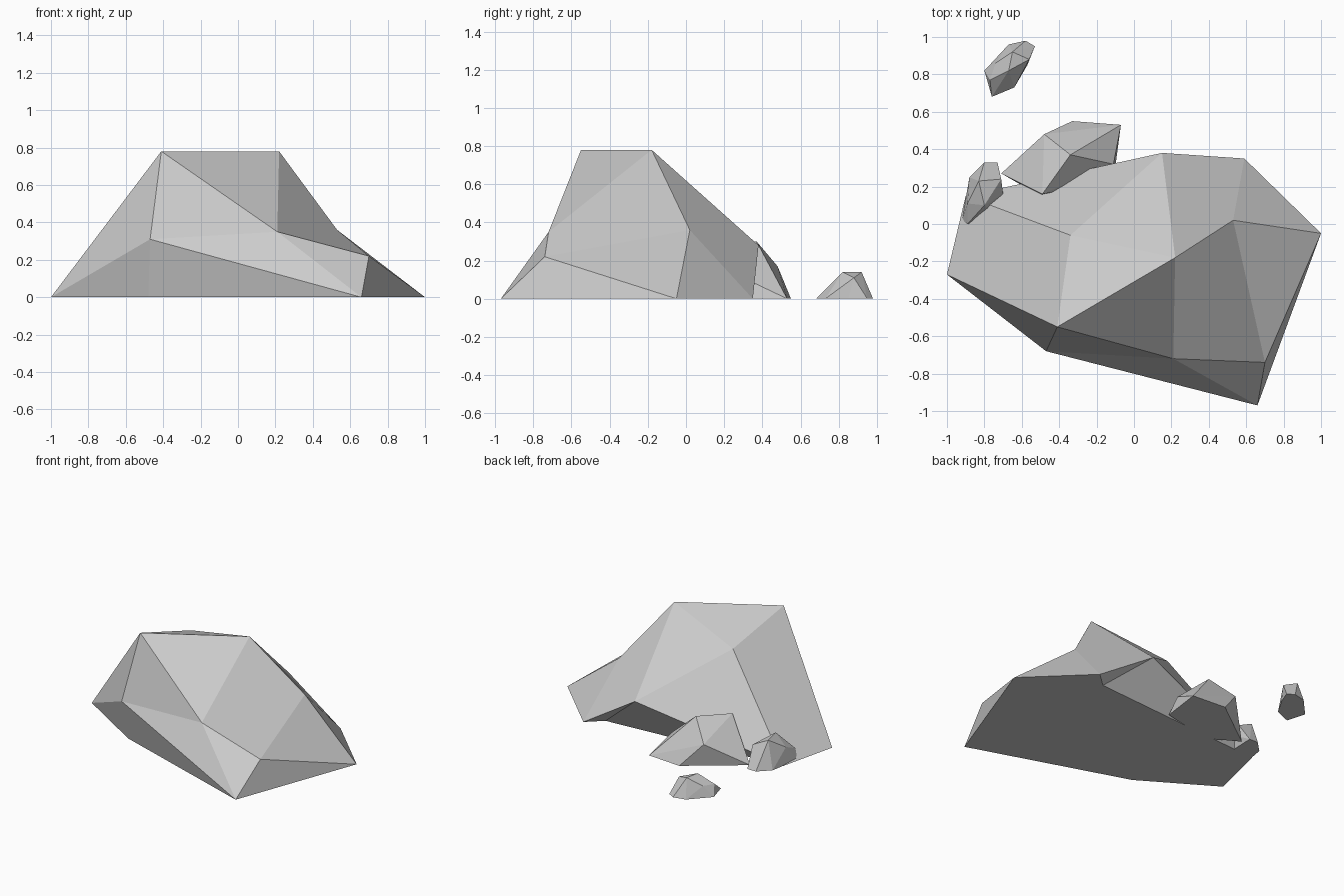
import bpy
import bmesh
from math import radians

cube = bpy.data.objects.get("Cube")
if cube:
    bpy.data.objects.remove(cube, do_unlink=True)

# One plain stone colour
stone = bpy.data.materials.new("grey_stone")
stone.use_nodes = True
colour = (0.6, 0.6, 0.6, 1)
stone.diffuse_color = colour
stone.node_tree.nodes["Principled BSDF"].inputs["Base Color"].default_value = colour


def finish(name, bm):
    """Turn a bmesh into a flat shaded stone object."""
    bmesh.ops.recalc_face_normals(bm, faces=bm.faces[:])
    mesh = bpy.data.meshes.new(name)
    bm.to_mesh(mesh)
    bm.free()
    mesh.materials.append(stone)
    obj = bpy.data.objects.new(name, mesh)
    bpy.context.scene.collection.objects.link(obj)
    return obj


def faceted_rock(name, corners):
    """Wrap flat facets around a handful of corner points."""
    bm = bmesh.new()
    for corner in corners:
        bm.verts.new(corner)
    bmesh.ops.convex_hull(bm, input=bm.verts[:])
    loose = [v for v in bm.verts if not v.link_faces]
    bmesh.ops.delete(bm, geom=loose, context='VERTS')
    bmesh.ops.dissolve_limit(bm, angle_limit=radians(2),
                             verts=bm.verts[:], edges=bm.edges[:])
    return finish(name, bm)


def boulder(name, corners, facets):
    """Build facets from named corners, allowing hollows and overhangs."""
    bm = bmesh.new()
    vert = {key: bm.verts.new(point) for key, point in corners.items()}
    for facet in facets.split():
        bm.faces.new([vert[key] for key in facet])
    return finish(name, bm)


# Large boulder: ground outline, middle corners, then the top ridge
boulder_corners = {
    # ground
    "A": (-1, -.27, 0), "M": (-.48, -.59, 0), "D": (.66, -.97, 0),
    "G": (1, -.05, 0), "L": (.59, .35, 0), "O": (.48, .25, 0),
    "N": (-.9, .15, 0),
    # middle
    "B": (-.47, -.68, .31), "E": (.21, -.72, .35), "F": (.7, -.74, .22),
    "H": (.53, .02, .36), "K": (.15, .38, .28), "J": (-.34, -.06, .63),
    # ridge
    "C": (-.41, -.55, .78), "I": (.22, -.18, .78),
}
front_facets = "CAB AMB MDB CBE BDE CEI"
side_facets = " EDF DGF EFHI HFG HGL IHLK"
back_facets = " CIJ IKJ JKN CJNA KLO KON"
base_facet = " NOLGDMA"
boulder("large_boulder", boulder_corners,
        front_facets + side_facets + back_facets + base_facet)

# Medium rock leaning on the back of the boulder
faceted_rock("medium_rock", [
    (-.07, .53, 0), (-.33, .55, 0), (-.71, .27, 0), (-.11, .23, 0),
    (-.5, .15, 0), (-.48, .48, .17), (-.34, .37, .3), (-.49, .16, .28),
    (-.11, .32, .1),
])

# Small rock tucked against the boulder's right back corner
faceted_rock("small_rock", [
    (-.88, .25, 0), (-.8, .33, 0), (-.73, .33, 0), (-.92, .02, 0),
    (-.74, .05, 0), (-.71, .24, .14), (-.83, .23, .2), (-.8, .1, .2),
    (-.7, .16, .1), (-.89, 0, .07), (-.89, .11, .12),
])

# Loose stone lying apart at the back
faceted_rock("loose_stone", [
    (-.58, .98, 0), (-.53, .95, 0), (-.57, .85, 0), (-.64, .73, 0),
    (-.76, .68, 0), (-.8, .82, 0), (-.67, .96, 0), (-.65, .92, .14),
    (-.67, .82, .14), (-.77, .77, .07), (-.74, .86, .08), (-.56, .88, .11),
])
